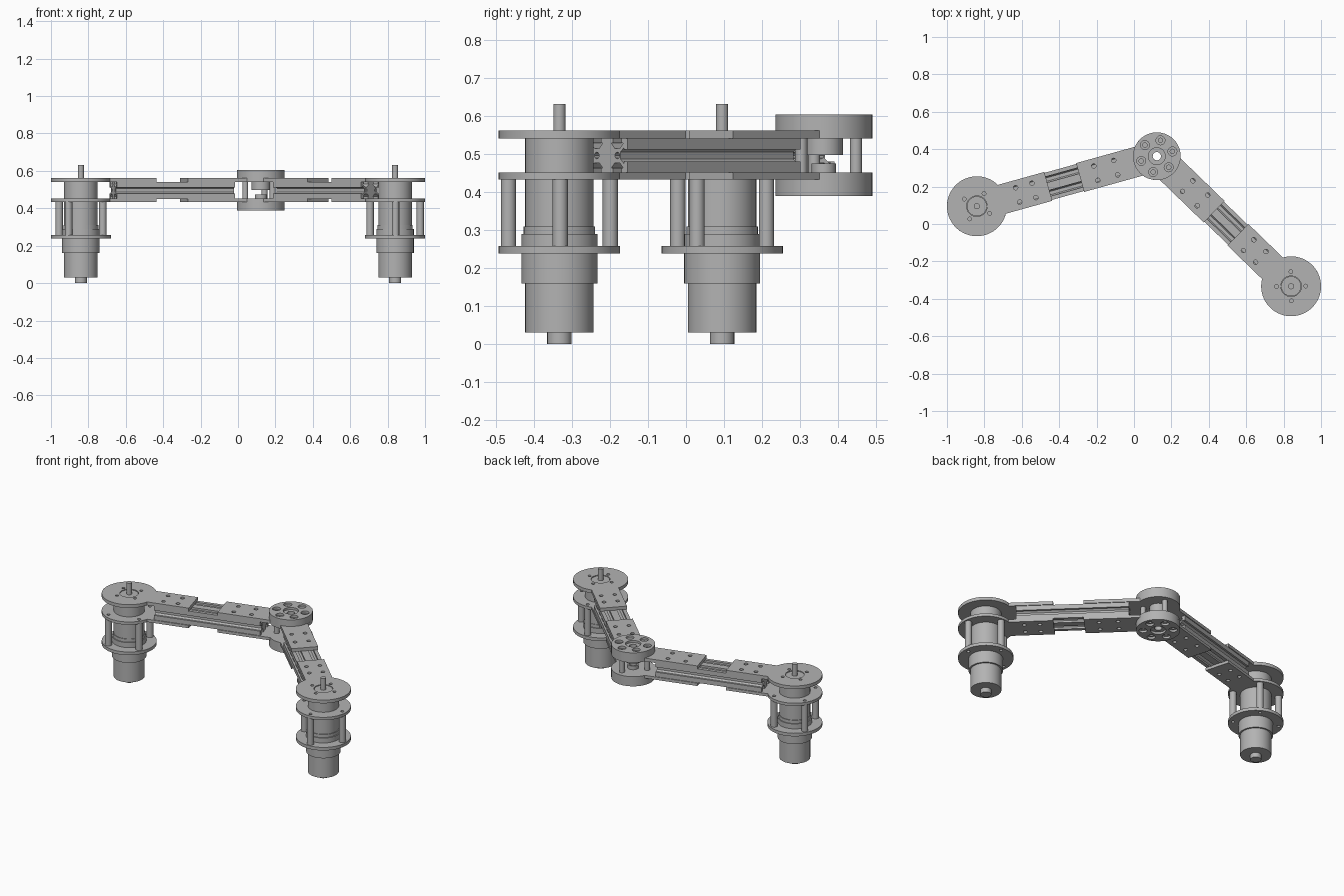
import bpy, bmesh
from math import sin, cos, pi, radians, asin, atan2, sqrt
from mathutils import Matrix, Vector

cube = bpy.data.objects.get("Cube")
if cube:
    bpy.data.objects.remove(cube)

grey = bpy.data.materials.new("machined grey")
grey.use_nodes = True
grey.diffuse_color = (0.45, 0.45, 0.45, 1)
grey.node_tree.nodes["Principled BSDF"].inputs["Base Color"].default_value = grey.diffuse_color


def finish(name, mesh, frame):
    """Link a mesh, clean it, and shade it smooth with sharp edges."""
    bm = bmesh.new()
    bm.from_mesh(mesh)
    bmesh.ops.remove_doubles(bm, verts=bm.verts, dist=0.0001)
    bmesh.ops.recalc_face_normals(bm, faces=bm.faces)
    bm.to_mesh(mesh)
    bm.free()
    mesh.materials.clear()
    mesh.materials.append(grey)
    ob = bpy.data.objects.new(name, mesh)
    bpy.context.collection.objects.link(ob)
    ob.matrix_world = frame
    bpy.ops.object.select_all(action='DESELECT')
    ob.select_set(True)
    bpy.context.view_layer.objects.active = ob
    bpy.ops.object.shade_smooth_by_angle(angle=radians(30))
    return ob


def slab(name, loops, z0, z1, frame):
    """Extrude flat outlines; inner loops become holes."""
    cu = bpy.data.curves.new(name, 'CURVE')
    cu.dimensions = '2D'
    cu.fill_mode = 'BOTH'
    cu.extrude = (z1 - z0) / 2
    for loop in loops:
        sp = cu.splines.new('POLY')
        sp.points.add(len(loop) - 1)
        for p, (x, y) in zip(sp.points, loop):
            p.co = (x, y, 0, 1)
        sp.use_cyclic_u = True
    tmp = bpy.data.objects.new(name + "_outline", cu)
    bpy.context.collection.objects.link(tmp)
    dg = bpy.context.evaluated_depsgraph_get()
    mesh = bpy.data.meshes.new_from_object(tmp.evaluated_get(dg))
    bpy.data.objects.remove(tmp)
    bpy.data.curves.remove(cu)
    mesh.transform(Matrix.Translation((0, 0, (z0 + z1) / 2)))
    return finish(name, mesh, frame)


def lathe(name, profile, frame, steps=48):
    bm = bmesh.new()
    vs = [bm.verts.new((r, 0, z)) for r, z in profile]
    es = [bm.edges.new(pair) for pair in zip(vs, vs[1:])]
    bmesh.ops.spin(bm, geom=vs + es, cent=(0, 0, 0), axis=(0, 0, 1), angle=2 * pi, steps=steps)
    mesh = bpy.data.meshes.new(name)
    bm.to_mesh(mesh)
    bm.free()
    return finish(name, mesh, frame)


def circle(r, x=0, y=0, n=20):
    return [(x + r * cos(2 * pi * i / n), y + r * sin(2 * pi * i / n)) for i in range(n)]


def ring(radius, count, start):
    return [(radius * cos(radians(start) + 2 * pi * i / count),
             radius * sin(radians(start) + 2 * pi * i / count)) for i in range(count)]


def paddle(r, reach, half, n=56):
    """Disc with a straight tongue towards +x."""
    a = asin(half / r)
    arc = [a + (2 * pi - 2 * a) * i / n for i in range(n + 1)]
    return [(r * cos(t), r * sin(t)) for t in arc] + [(reach, -half), (reach, half)]


def tongue_holes(stations):
    return [circle(0.012, x, s * 0.04, 16) for x in stations for s in (1, -1)]


def rail_outline(w, h, pitch):
    """Double T-slot section, walked around its four sides."""
    half = [(0.016, 0), (0.016, 0.012), (0.022, 0.012), (0.009, 0.026)]
    slot = [(-t, d) for t, d in half] + [(t, d) for t, d in reversed(half)]
    pts = []
    for s in (1, -1):
        pts.append((s * -w, s * h))
        for c in (-pitch, pitch):
            pts += [(s * (c + t), s * (h - d)) for t, d in slot]
        pts.append((s * w, s * h))
        pts += [(s * (w - d), s * -t) for t, d in slot]
    return pts


LEVELS = {"upper": (0.541, 0.562), "lower": (0.433, 0.451)}
HALF = 0.08
JOINT = Vector((0.122, 0.3625, 0))
DISC = 0.1275
along_x = Matrix(((0, 0, 1, 0), (1, 0, 0, 0), (0, 1, 0, 0), (0, 0, 0, 1)))


def build_arm(side, base, owns_joint):
    d = JOINT - base
    length = d.length
    frame = Matrix.Translation(base) @ Matrix.Rotation(atan2(d.y, d.x), 4, 'Z')
    posts = ring(0.134, 4, 45)

    # Motor with gearbox flange, pilot boss and shaft
    lathe(side + "_motor", [
        (0, 0), (0.032, 0), (0.032, 0.03), (0.09, 0.03), (0.09, 0.16), (0.1, 0.16),
        (0.1, 0.29), (0.094, 0.29), (0.094, 0.31), (0.09, 0.31), (0.09, 0.541),
        (0.053, 0.541), (0.053, 0.558), (0.016, 0.558), (0.016, 0.632), (0, 0.632)], frame)

    # Motor mounting disc and its standoff posts
    slab(side + "_mount_disc", [circle(0.16, n=64)] + [circle(0.01, *p) for p in posts],
         0.238, 0.258, frame)
    for i, p in enumerate(posts):
        slab(f"{side}_standoff_{i + 1}", [circle(0.02, *p, 24)], 0.258, 0.433, frame)

    # Paddle plates above and below the rail
    for level, (z0, z1) in LEVELS.items():
        if level == "upper":
            holes = [circle(0.055, n=40)] + [circle(0.01, *p) for p in ring(0.078, 4, 45)]
        else:
            holes = [circle(0.01, *p) for p in posts]
        slab(f"{side}_{level}_motor_plate",
             [paddle(0.16, 0.396, HALF)] + holes + tongue_holes((0.226, 0.316)), z0, z1, frame)
        holes = tongue_holes((0.66, 0.77))
        start = 0.573
        if owns_joint:
            # plate carries the round joint end, flipped to face the motor
            outline = [(length - x, y) for x, y in paddle(DISC, length - start, HALF)]
            holes.append(circle(0.022, length, 0, 24))
        else:
            end = length - sqrt(DISC ** 2 - HALF ** 2)
            outline = [(start, -HALF), (end, -HALF), (end, HALF), (start, HALF)]
        slab(f"{side}_{level}_joint_plate", [outline] + holes, z0, z1, frame)

    # Slotted rail between the plates
    pitch = 0.0375
    bores = [circle(0.009, c, 0, 8) for c in (-pitch, pitch)]
    rail = slab(side + "_rail", [rail_outline(0.075, 0.045, pitch)] + bores, 0.18, 0.835,
                frame @ Matrix.Translation((0, 0, 0.496)) @ along_x)


build_arm("right", Vector((-0.84, 0.095, 0)), True)
build_arm("left", Vector((0.84, -0.333, 0)), False)

# Elbow joint: counterbored discs outside the plates
joint = Matrix.Translation(JOINT)
bolts = ring(0.087, 6, 17)
rim = circle(DISC, n=64)
wide = [rim, circle(0.045, n=32)] + [circle(0.024, *p) for p in bolts]
narrow = [rim, circle(0.022, n=24)] + [circle(0.012, *p, 12) for p in bolts]
slab("upper_joint_cap", wide, 0.59, 0.604, joint)
slab("upper_joint_disc", narrow, 0.562, 0.59, joint)
slab("lower_joint_cap", wide, 0.389, 0.403, joint)
slab("lower_joint_disc", narrow, 0.403, 0.433, joint)

# Hub, lower collar and spacer posts between the joint plates
slab("joint_hub", [circle(0.05, n=40), circle(0.022, n=24)], 0.497, 0.541, joint)
slab("joint_collar", [circle(0.032, n=32), circle(0.022, n=24)], 0.451, 0.475, joint)
for i, p in enumerate(bolts[1::2]):
    slab(f"joint_spacer_{i + 1}", [circle(0.016, *p)], 0.451, 0.541, joint)
